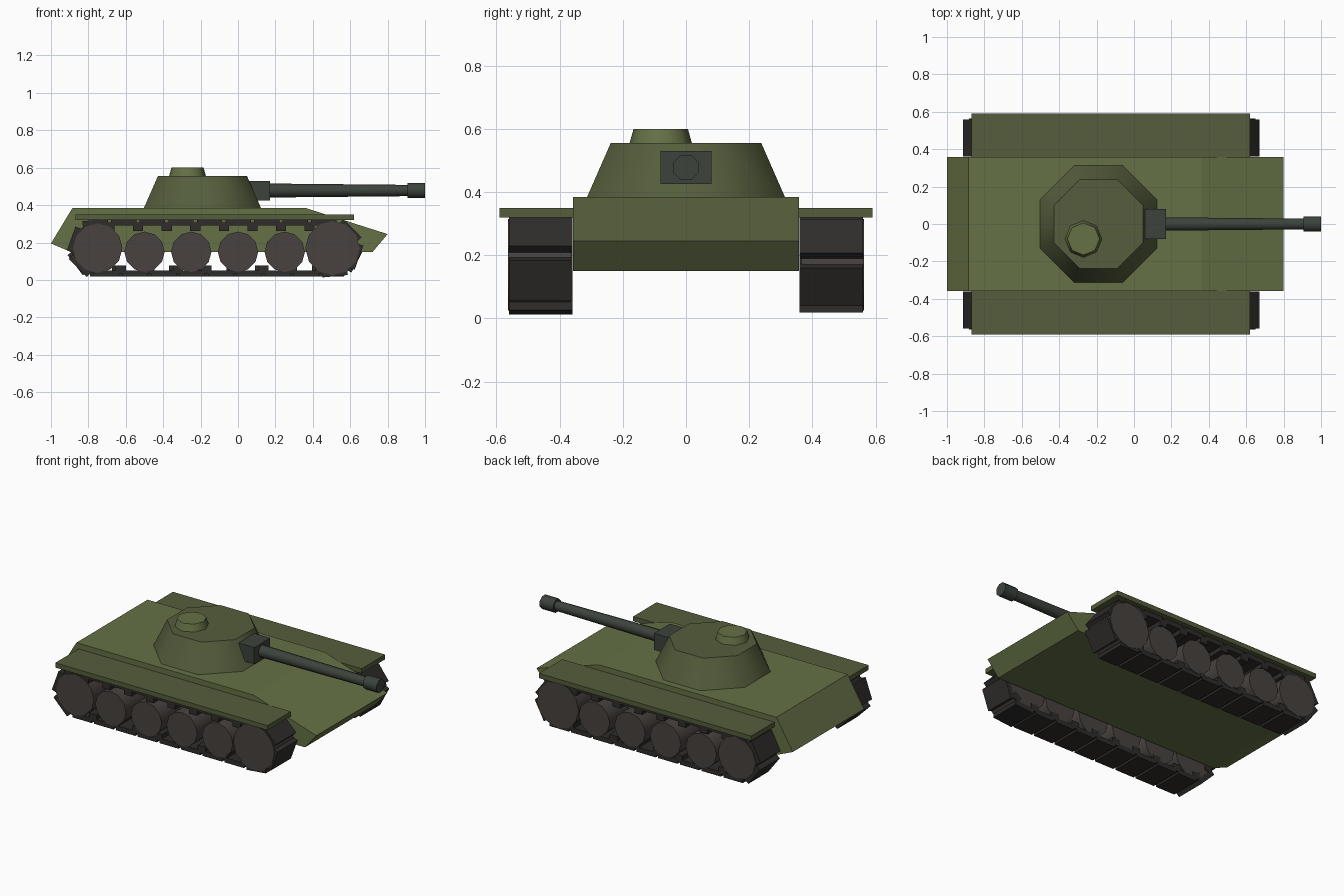
import bpy, bmesh, math
from mathutils import Matrix, Vector

if "Cube" in bpy.data.objects:
    bpy.data.objects.remove(bpy.data.objects["Cube"])


def material(name, rgb):
    m = bpy.data.materials.new(name)
    m.diffuse_color = (*rgb, 1)
    m.use_nodes = True
    m.node_tree.nodes["Principled BSDF"].inputs["Base Color"].default_value = m.diffuse_color
    return m


GREEN = material("hull_green", (0.13, 0.165, 0.06))
DARK_GREEN = material("dark_green", (0.09, 0.11, 0.045))
GUN = material("gun_grey", (0.045, 0.055, 0.045))
RUBBER = material("track_black", (0.028, 0.026, 0.024))
WHEEL = material("wheel_grey", (0.065, 0.055, 0.05))


def finish(bm, name, mat, smooth_angle=None):
    bmesh.ops.recalc_face_normals(bm, faces=bm.faces)
    me = bpy.data.meshes.new(name)
    bm.to_mesh(me)
    bm.free()
    ob = bpy.data.objects.new(name, me)
    bpy.context.collection.objects.link(ob)
    me.materials.append(mat)
    if smooth_angle:
        bpy.ops.object.select_all(action='DESELECT')
        ob.select_set(True)
        bpy.context.view_layer.objects.active = ob
        bpy.ops.object.shade_smooth_by_angle(angle=math.radians(smooth_angle))
    return ob


def add_box(bm, lo, hi, matrix=Matrix()):
    lo, hi = Vector(lo), Vector(hi)
    m = matrix @ Matrix.Translation((lo + hi) / 2) @ Matrix.Diagonal((*(hi - lo), 1))
    bmesh.ops.create_cube(bm, size=1, matrix=m)


def box(name, lo, hi, mat):
    bm = bmesh.new()
    add_box(bm, lo, hi)
    return finish(bm, name, mat)


def frustum(name, start, end, r1, r2, sides, mat, turn=0.0, smooth=50):
    """Cone section from start to end; turn rotates the polygon about its axis."""
    start, end = Vector(start), Vector(end)
    axis = end - start
    rot = axis.to_track_quat('Z', 'Y').to_matrix().to_4x4()
    m = Matrix.Translation((start + end) / 2) @ rot @ Matrix.Rotation(turn, 4, 'Z')
    bm = bmesh.new()
    bmesh.ops.create_cone(bm, cap_ends=True, segments=sides, radius1=r1,
                          radius2=r2, depth=axis.length, matrix=m)
    return finish(bm, name, mat, smooth)


# Hull: side profile extruded across the width
profile = [(-1, 0.195), (-0.885, 0.385), (0.36, 0.385), (0.8, 0.245), (0.72, 0.15), (-0.895, 0.15)]
bm = bmesh.new()
face = bm.faces.new([bm.verts.new((x, -0.357, z)) for x, z in profile])
side = bmesh.ops.extrude_face_region(bm, geom=[face])["geom"]
bmesh.ops.translate(bm, vec=(0, 0.714, 0), verts=[v for v in side if isinstance(v, bmesh.types.BMVert)])
finish(bm, "hull", GREEN)

# Turret, commander's cupola and gun
EIGHTH = math.pi / 8
frustum("turret", (-0.19, 0, 0.38), (-0.19, 0, 0.555), 0.341, 0.258, 8, DARK_GREEN, EIGHTH)
frustum("cupola", (-0.27, -0.08, 0.55), (-0.27, -0.08, 0.6), 0.1, 0.086, 8, GREEN)
box("gun_mantlet", (0.06, -0.08, 0.425), (0.17, 0.08, 0.53), GUN)
frustum("gun_barrel", (0.1, 0, 0.478), (0.93, 0, 0.478), 0.038, 0.03, 10, GUN)
frustum("muzzle", (0.905, 0, 0.478), (1, 0, 0.478), 0.043, 0.043, 8, GUN, EIGHTH)

# Track loop: two straights joined by half circles
REAR, FRONT, MID_Z, RADIUS = -0.75, 0.505, 0.17, 0.135
STRAIGHT, ARC = FRONT - REAR, math.pi * RADIUS
LOOP = 2 * (STRAIGHT + ARC)
LINKS = 22


def loop_matrix(s):
    """Frame at distance s along the loop, local z pointing outwards."""
    s %= LOOP
    if s < STRAIGHT:
        p, a = (REAR + s, 0, MID_Z + RADIUS), 0
    elif s < STRAIGHT + ARC:
        a = (s - STRAIGHT) / RADIUS
        p = (FRONT + RADIUS * math.sin(a), 0, MID_Z + RADIUS * math.cos(a))
    elif s < 2 * STRAIGHT + ARC:
        p, a = (FRONT - (s - STRAIGHT - ARC), 0, MID_Z - RADIUS), math.pi
    else:
        a = math.pi + (s - 2 * STRAIGHT - ARC) / RADIUS
        p = (REAR + RADIUS * math.sin(a), 0, MID_Z + RADIUS * math.cos(a))
    return Matrix.Translation(p) @ Matrix.Rotation(a, 4, 'Y')


# Running gear and fenders on both sides
for label, sign, phase in (("right", -1, 0.106), ("left", 1, 0.125)):
    def span(a, b):
        return sorted((sign * a, sign * b))

    y0, y1 = span(0.355, 0.59)
    box(label + "_fender", (-0.87, y0, 0.32), (0.62, y1, 0.35), DARK_GREEN)

    # Track pads with an inner guide tooth at each joint
    y0, y1 = span(0.36, 0.56)
    bm = bmesh.new()
    pitch = LOOP / LINKS
    for i in range(LINKS):
        s = STRAIGHT + phase + i * pitch
        add_box(bm, (-0.068, y0, -0.015), (0.068, y1, 0.016), loop_matrix(s))
        add_box(bm, (-0.027, y0, -0.043), (0.027, y1, 0.002), loop_matrix(s + pitch / 2))
    finish(bm, label + "_track", RUBBER)

    # Idler, four road wheels and drive wheel
    wheels = [("idler", REAR, MID_Z, 0.132), ("drive_wheel", FRONT, MID_Z, 0.145)]
    wheels += [("road_wheel_%d" % (i + 1), -0.5 + 0.25 * i, 0.15, 0.108) for i in range(4)]
    for name, x, z, r in wheels:
        frustum(label + "_" + name, (x, sign * 0.365, z), (x, sign * 0.563, z), r, r, 12, WHEEL)
